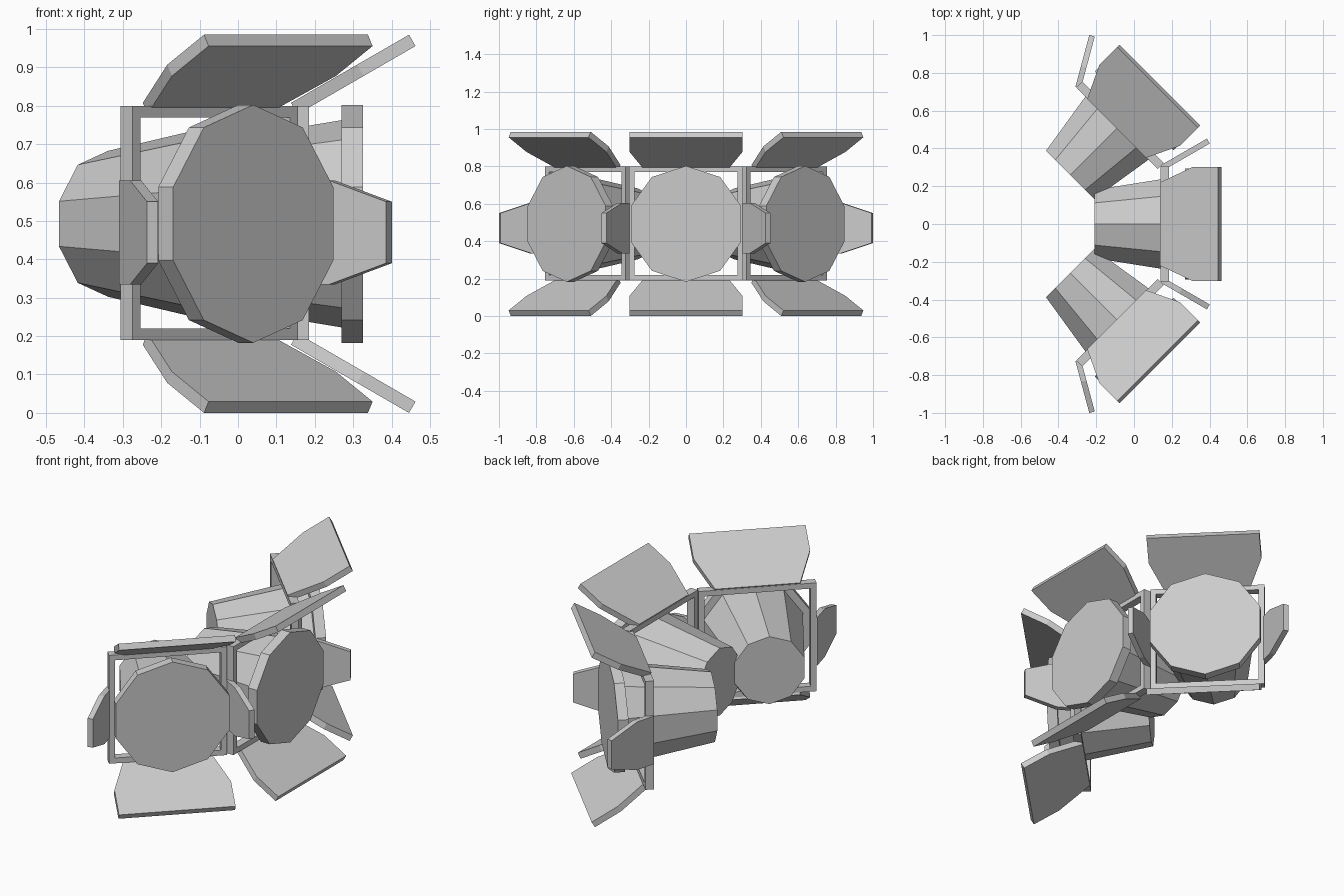
import bpy, bmesh, math
from mathutils import Vector, Matrix

if "Cube" in bpy.data.objects:
    bpy.data.objects.remove(bpy.data.objects["Cube"])

ZC = 0.4925  # height of the lamp axis


def finish(bm, name, place):
    bmesh.ops.recalc_face_normals(bm, faces=bm.faces)
    me = bpy.data.meshes.new(name)
    bm.to_mesh(me)
    bm.free()
    ob = bpy.data.objects.new(name, me)
    ob.matrix_world = place
    bpy.context.collection.objects.link(ob)


def ten_sided(name, x0, r0, x1, r1, place):
    # ten-sided cone section along x with a corner pointing up
    bm = bmesh.new()
    rings = []
    for x, r in ((x0, r0), (x1, r1)):
        rings.append([bm.verts.new((x, r * math.sin(i * math.tau / 10),
                                    ZC + r * math.cos(i * math.tau / 10))) for i in range(10)])
    for i in range(10):
        j = (i + 1) % 10
        bm.faces.new((rings[0][i], rings[0][j], rings[1][j], rings[1][i]))
    for ring in rings:
        bm.faces.new(ring)
    finish(bm, name, place)


def box(bm, lo, hi):
    lo, hi = Vector(lo), Vector(hi)
    m = Matrix.Translation((lo + hi) / 2) @ Matrix.Diagonal((*(hi - lo), 1))
    bmesh.ops.create_cube(bm, size=1, matrix=m)


def frame(name, place):
    # square frame made of four bars
    bm = bmesh.new()
    for s in (-1, 1):
        a, b = sorted((s * 0.305, s * 0.275))
        box(bm, (0.14, a, 0.19), (0.185, b, 0.80))
    for z in (0.19, 0.77):
        box(bm, (0.14, -0.275, z), (0.185, 0.275, z + 0.03))
    finish(bm, name, place)


def door(name, start, along, across, inward, half, length, thick, place):
    # flap with a six-point outline: half-widths at hinge, kink and tip
    bm = bmesh.new()
    start, along, across, inward = (Vector(v) for v in (start, along, across, inward))
    side = [(u * length, w) for u, w in half]
    outline = side + [(u, -w) for u, w in reversed(side)]
    f = bm.faces.new([bm.verts.new(start + along * u + across * w) for u, w in outline])
    ext = bmesh.ops.extrude_face_region(bm, geom=[f])
    bmesh.ops.translate(bm, vec=inward * thick,
                        verts=[v for v in ext["geom"] if isinstance(v, bmesh.types.BMVert)])
    finish(bm, name, place)


C, S = math.cos(math.radians(30)), math.sin(math.radians(30))


def lamp(tag, place, sides):
    ten_sided(tag + "_housing", -0.21, 0.19, 0.27, 0.27, place)
    ten_sided(tag + "_lens", 0.27, 0.31, 0.325, 0.31, place)
    frame(tag + "_frame", place)
    # large upper and lower flaps
    for s, n in ((1, "upper"), (-1, "lower")):
        door(f"{tag}_{n}_flap", (0.138, 0, ZC + s * 0.315), (C, 0, s * S), (0, 1, 0),
             (S, 0, -s * C), ((0, 0.22), (0.56, 0.302), (1, 0.302)), 0.355, 0.034, place)
    # small side flaps
    for s in sides:
        door(f"{tag}_side_flap", (0.14, s * 0.31, 0.47), (C, s * S, 0), (0, 0, 1),
             (S, -s * C, 0), ((0, 0.135), (0.4, 0.135), (1, 0.08)), 0.284, 0.03, place)


# middle lamp faces +x, the outer two are turned 45 degrees away
lamp("middle", Matrix.Identity(4), (-1, 1))
for s, n in ((-1, "front"), (1, "rear")):
    place = Matrix.Translation((-0.19, s * 0.408, 0)) @ Matrix.Rotation(s * math.radians(45), 4, 'Z')
    lamp(n, place, (s,))
